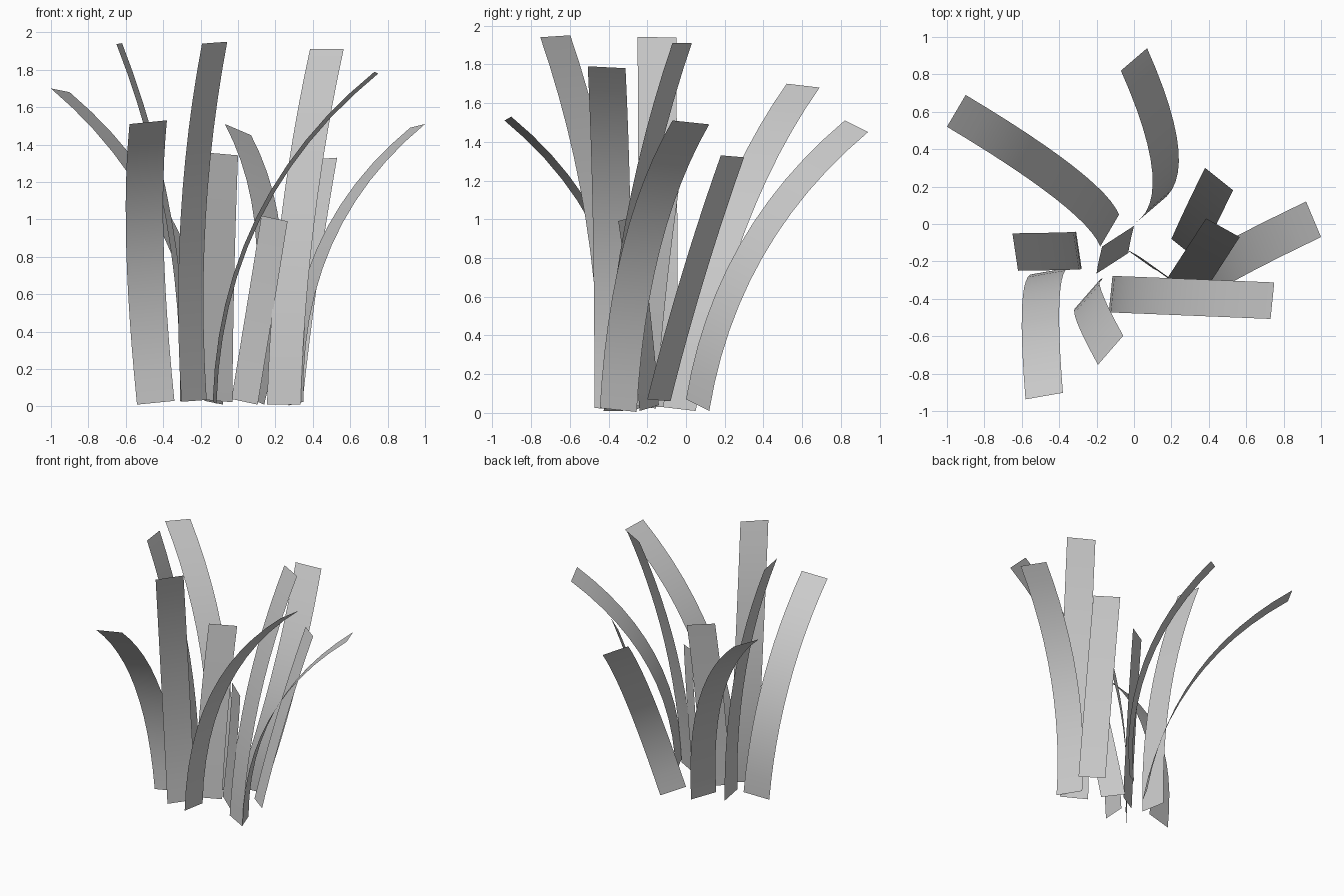
import bpy, bmesh
from mathutils import Vector

if "Cube" in bpy.data.objects:
    bpy.data.objects.remove(bpy.data.objects["Cube"])

SEGMENTS = 12

# Each blade: centre line at base, middle and tip, then its width vector
BLADES = [
    ((-.13, -.035, .02), (-.37, .22, .95), (-.95, .605, 1.69), (.10, .17, -.02)),
    ((.07, .06, .04), (.17, .29, .75), (0, .88, 1.48), (.14, .12, -.06)),
    ((.035, -.19, .025), (.115, -.235, .51), (.195, -.30, 1.005), (.14, -.10, -.03)),
    ((.31, -.35, .015), (.46, -.23, .85), (.96, .025, 1.50), (.08, -.19, .02)),
    ((-.125, -.375, .02), (.13, -.385, 1.05), (.74, -.41, 1.785), (.02, .195, -.01)),
    ((.245, -.375, .01), (.32, -.26, 1.0), (.475, -.02, 1.91), (.18, -.10, 0)),
    ((.275, -.14, .065), (.355, .035, .70), (.455, .24, 1.325), (.15, -.12, .01)),
    ((-.295, -.14, .03), (-.37, -.145, 1.0), (-.635, -.15, 1.94), (.03, -.20, .005)),
    ((-.44, -.25, .02), (-.50, -.56, 1.13), (-.48, -.92, 1.52), (.20, .035, .02)),
    ((-.235, -.37, .03), (-.24, -.44, 1.0), (-.125, -.675, 1.945), (.135, .155, .01)),
    ((-.115, -.21, .03), (-.105, -.15, .70), (-.085, -.065, 1.35), (.17, .11, -.015)),
]


def bend(base, mid, tip, t):
    """Parabola through three points, spaced by their distances."""
    a, b = (mid - base).length, (tip - mid).length
    m = a / (a + b)
    return (base * (t - m) * (t - 1) / m
            + mid * t * (t - 1) / (m * (m - 1))
            + tip * t * (t - m) / (1 - m))


def grass_blade(name, base, mid, tip, width):
    """Flat ribbon swept along a bent centre line."""
    base, mid, tip, width = map(Vector, (base, mid, tip, width))
    bm = bmesh.new()
    rows = []
    for i in range(SEGMENTS + 1):
        p = bend(base, mid, tip, i / SEGMENTS)
        rows.append((bm.verts.new(p - width / 2), bm.verts.new(p + width / 2)))
    for (a, b), (d, c) in zip(rows, rows[1:]):
        bm.faces.new((a, b, c, d)).smooth = True
    mesh = bpy.data.meshes.new(name)
    bm.to_mesh(mesh)
    bm.free()
    bpy.context.collection.objects.link(bpy.data.objects.new(name, mesh))


# Tuft of grass
for n, blade in enumerate(BLADES, 1):
    grass_blade(f"grass_blade_{n:02d}", *blade)
